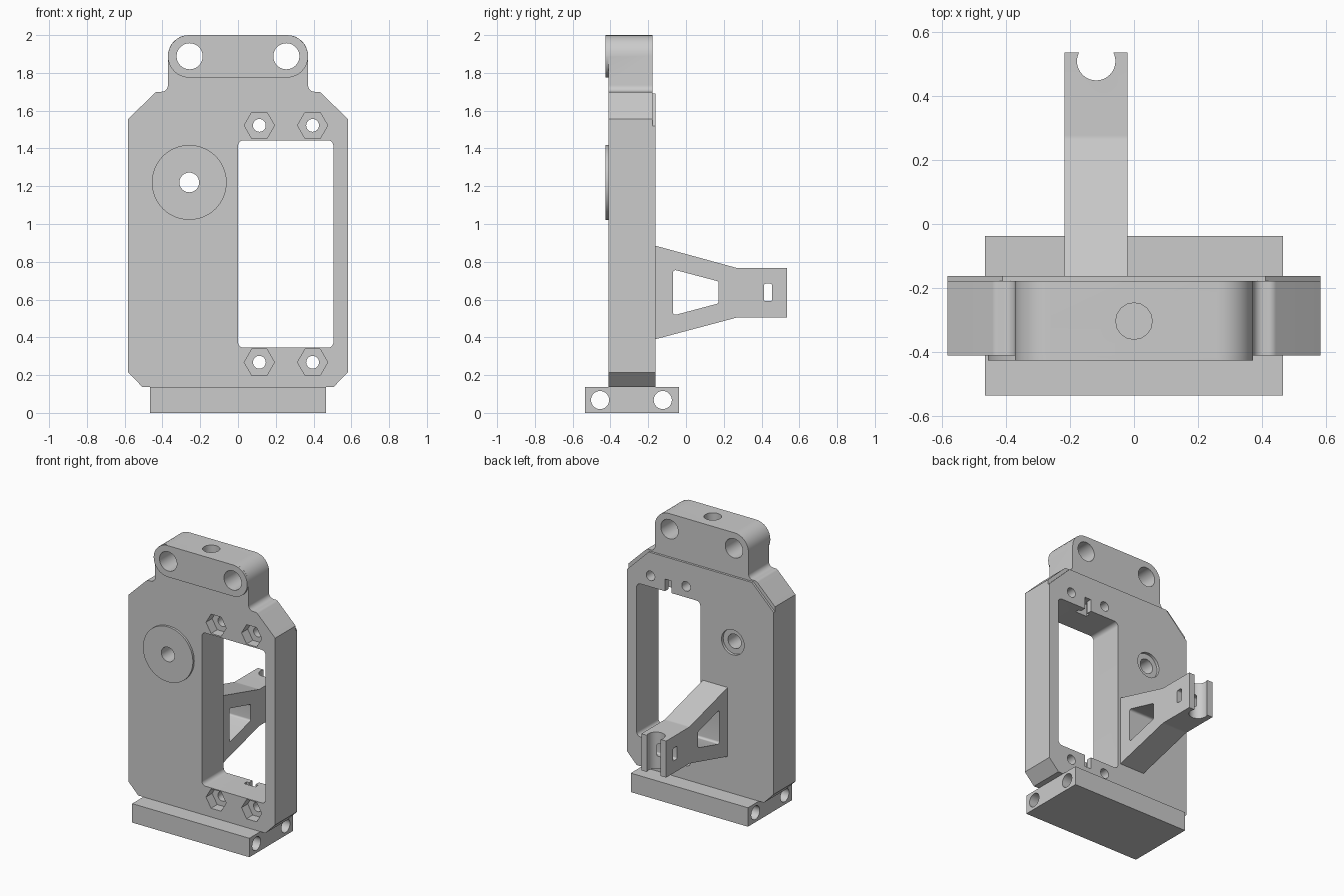
import bpy, bmesh, math
from mathutils import Vector

cube = bpy.data.objects.get("Cube")
if cube:
    bpy.data.objects.remove(cube, do_unlink=True)

grey = bpy.data.materials.new("plain_grey")
grey.use_nodes = True
grey.diffuse_color = (0.6, 0.6, 0.6, 1)
grey.node_tree.nodes["Principled BSDF"].inputs["Base Color"].default_value = (0.6, 0.6, 0.6, 1)


def rounded(corners, steps=8):
    """Outline from (u, v, radius) corners, each replaced by an arc."""
    out = []
    for i, (u, v, r) in enumerate(corners):
        c = Vector((u, v))
        if not r:
            out.append(c)
            continue
        a = (Vector(corners[i - 1][:2]) - c).normalized()
        b = (Vector(corners[(i + 1) % len(corners)][:2]) - c).normalized()
        half = a.angle(b) / 2
        centre = c + (a + b).normalized() * r / math.sin(half)
        start = (c + a * r / math.tan(half) - centre).normalized()
        end = (c + b * r / math.tan(half) - centre).normalized()
        out += [centre + start.slerp(end, k / steps) * r for k in range(steps + 1)]
    return out


def box(u0, u1, v0, v1, r=0):
    return rounded([(u0, v0, r), (u1, v0, r), (u1, v1, r), (u0, v1, r)])


def disc(u, v, r, sides=40):
    return [Vector((u + r * math.cos(math.tau * k / sides),
                    v + r * math.sin(math.tau * k / sides))) for k in range(sides)]


def prism(name, outline, axis, lo, hi):
    """Extrude a flat outline along one axis."""
    place = {"x": lambda p, t: (t, p.x, p.y),
             "y": lambda p, t: (p.x, t, p.y),
             "z": lambda p, t: (p.x, p.y, t)}[axis]
    bm = bmesh.new()
    face = bm.faces.new([bm.verts.new(place(p, lo)) for p in outline])
    grown = bmesh.ops.extrude_face_region(bm, geom=[face])
    shift = Vector(place(Vector((0, 0)), hi - lo))
    bmesh.ops.translate(bm, vec=shift,
                        verts=[g for g in grown["geom"] if isinstance(g, bmesh.types.BMVert)])
    bmesh.ops.recalc_face_normals(bm, faces=bm.faces)
    mesh = bpy.data.meshes.new(name)
    bm.to_mesh(mesh)
    bm.free()
    mesh.materials.append(grey)
    obj = bpy.data.objects.new(name, mesh)
    bpy.context.collection.objects.link(obj)
    return obj


def combine(target, mode, outline, axis, lo, hi):
    """Add or cut a prism and bake the result."""
    tool = prism("tool", outline, axis, lo, hi)
    mod = target.modifiers.new("combine", "BOOLEAN")
    mod.operation, mod.object, mod.solver = mode, tool, "EXACT"
    bpy.context.view_layer.objects.active = target
    bpy.ops.object.modifier_apply(modifier=mod.name)
    bpy.data.objects.remove(tool, do_unlink=True)


def add(target, *args):
    combine(target, "UNION", *args)


def cut(target, *args):
    combine(target, "DIFFERENCE", *args)


def mirrored(half):
    return half + [(-u, v, r) for u, v, r in reversed(half)]


FRONT, STEP, BACK, PAD = -0.41, -0.178, -0.162, -0.426

# Frame: chamfered plate with a lug on top
frame = prism("frame", rounded(mirrored([
    (0.505, 0.136, 0), (0.582, 0.215, 0), (0.582, 1.555, 0), (0.434, 1.7, 0.03),
    (0.371, 1.7, 0.035), (0.371, 2.0, 0.11)])), "y", FRONT, STEP)

# Thin back layer, raised pads on the front
add(frame, rounded(mirrored([
    (0.505, 0.136, 0), (0.582, 0.215, 0), (0.582, 1.52, 0), (0.41, 1.69, 0)])), "y", STEP, BACK)
add(frame, box(-0.371, 0.371, 1.775, 2.0, 0.112), "y", PAD, -0.3)
add(frame, disc(-0.258, 1.22, 0.198, 64), "y", PAD, -0.3)

# Window, lug holes, pivot hole with rear counterbore
cut(frame, box(0, 0.505, 0.345, 1.443, 0.03), "y", -1, 1)
for x in (-0.256, 0.256):
    cut(frame, disc(x, 1.888, 0.069), "y", -1, 1)
cut(frame, disc(-0.258, 1.22, 0.052), "y", -1, 1)
cut(frame, disc(-0.258, 1.22, 0.09), "y", BACK - 0.02, 0)
cut(frame, disc(0, -0.303, 0.057, 16), "z", 1.72, 2.1)

# Screw holes with hexagonal pockets
for x in (0.113, 0.395):
    for z in (0.268, 1.522):
        cut(frame, disc(x, z, 0.034, 24), "y", -1, 1)
        cut(frame, disc(x, z, 0.08, 6), "y", -1, FRONT + 0.07)

# T-shaped notches behind the window's short edges
for lo, hi in ((0.26, 0.37), (1.42, 1.53)):
    cut(frame, box(0.23, 0.28, lo, hi), "y", BACK - 0.05, 0)
    cut(frame, box(0.21, 0.3, lo, hi), "y", BACK - 0.07, BACK - 0.04)

# Base block with two long bores
base = prism("base", box(-0.465, 0.465, -0.535, -0.038), "z", 0, 0.136)
for y in (-0.455, -0.123):
    cut(base, disc(y, 0.068, 0.048), "x", -1, 1)

# Rear arm: tapered bracket with a window, a strap slot and an open clip
arm = prism("arm", rounded([
    (BACK, 0.39, 0), (0.27, 0.505, 0.05), (0.535, 0.505, 0), (0.535, 0.767, 0),
    (0.27, 0.767, 0.05), (BACK, 0.885, 0)]), "x", -0.217, -0.02)
cut(arm, rounded([(-0.07, 0.515, 0.015), (0.173, 0.58, 0.015),
                  (0.173, 0.696, 0.015), (-0.07, 0.76, 0.015)]), "x", -1, 1)
cut(arm, box(0.412, 0.456, 0.592, 0.684, 0.01), "x", -1, 1)
cut(arm, disc(-0.118, 0.508, 0.06), "z", 0, 1)
cut(arm, box(-0.171, -0.065, 0.5, 0.6), "z", 0, 1)

for obj in (frame, base, arm):
    bpy.ops.object.select_all(action="DESELECT")
    obj.select_set(True)
    bpy.context.view_layer.objects.active = obj
    bpy.ops.object.shade_smooth_by_angle(angle=math.radians(30))
